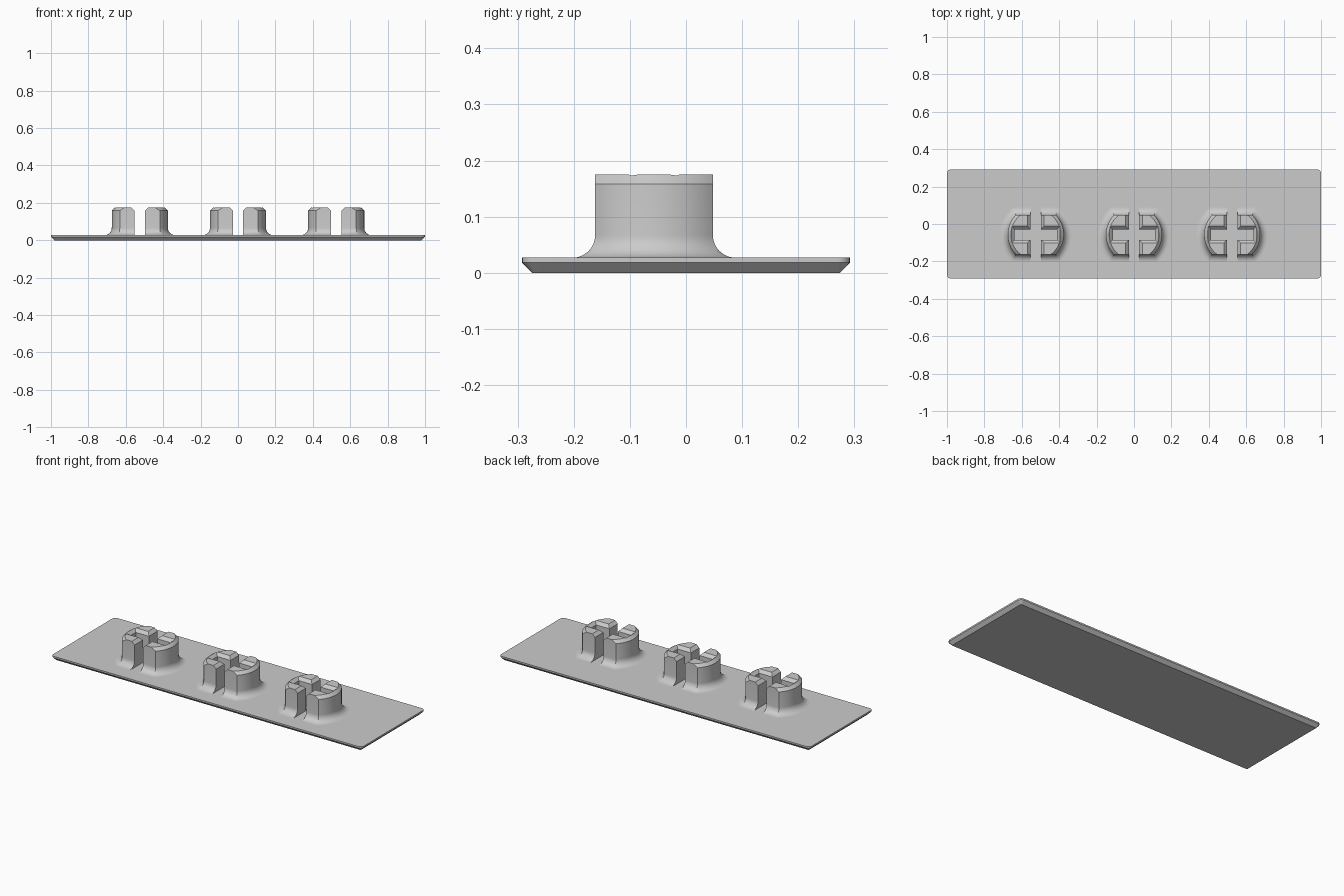
import bpy
import bmesh
from math import asin, sin, cos, pi, radians

cube = bpy.data.objects.get("Cube")
if cube:
    bpy.data.objects.remove(cube, do_unlink=True)

grey = bpy.data.materials.new("plain grey")
grey.use_nodes = True
color = (0.6, 0.6, 0.6, 1)
grey.diffuse_color = color
grey.node_tree.nodes["Principled BSDF"].inputs["Base Color"].default_value = color

PLATE_TOP, STUD_TOP, CHAMFER = 0.027, 0.175, 0.017
RADIUS, HALF_DEPTH, FILLET = 0.15, 0.105, 0.04
STUD_Y, SPACING = -0.057, 0.525


def loft(name, rings):
    """Closed solid through a stack of rings with equal point counts."""
    bm = bmesh.new()
    loops = [[bm.verts.new(p) for p in ring] for ring in rings]
    n = len(loops[0])
    for a, b in zip(loops, loops[1:]):
        for i in range(n):
            j = (i + 1) % n
            bm.faces.new((a[i], a[j], b[j], b[i]))
    bm.faces.new(reversed(loops[0]))
    bm.faces.new(loops[-1])
    bmesh.ops.recalc_face_normals(bm, faces=bm.faces)
    mesh = bpy.data.meshes.new(name)
    bm.to_mesh(mesh)
    bm.free()
    mesh.materials.append(grey)
    return add(name, mesh)


def add(name, mesh):
    obj = bpy.data.objects.new(name, mesh)
    bpy.context.collection.objects.link(obj)
    return obj


def smooth(obj):
    bpy.ops.object.select_all(action="DESELECT")
    obj.select_set(True)
    bpy.context.view_layer.objects.active = obj
    bpy.ops.object.shade_smooth_by_angle(angle=radians(30))


def rounded_rect(hx, hy, r, z, steps=6):
    ring = []
    for k, (sx, sy) in enumerate(((1, 1), (-1, 1), (-1, -1), (1, -1))):
        for i in range(steps + 1):
            a = (k + i / steps) * pi / 2
            ring.append((sx * (hx - r) + r * cos(a), sy * (hy - r) + r * sin(a), z))
    return ring


def barrel(r, h, z, steps=24):
    """Circle of radius r with its front and back cut flat at +-h."""
    half = asin(h / r)
    return [(r * cos(a), r * sin(a), z)
            for start in (0, pi)
            for a in (start - half + 2 * half * i / steps for i in range(steps + 1))]


def cross(grow, z):
    """Cross outline: short arms along x, open-ended arms along y."""
    w, ex, ey = 0.028 + grow, 0.113 + grow, 0.25
    return [(x, y, z) for x, y in (
        (ex, -w), (ex, w), (w, w), (w, ey), (-w, ey), (-w, w),
        (-ex, w), (-ex, -w), (-w, -w), (-w, -ey), (w, -ey), (w, -w))]


# Base plate with rounded corners and a bevelled underside
plate = loft("base_plate", [
    rounded_rect(0.982, 0.274, 0.004, 0),
    rounded_rect(1, 0.292, 0.022, 0.018),
    rounded_rect(1, 0.292, 0.022, PLATE_TOP)])
smooth(plate)

# Stud body: flared foot, straight wall, chamfered round sides
rings = [barrel(RADIUS + FILLET, HALF_DEPTH + FILLET, PLATE_TOP - 0.003)]
for i in range(11):
    a = pi / 2 * (1 - i / 10)
    d = FILLET * (1 - cos(a))
    rings.append(barrel(RADIUS + d, HALF_DEPTH + d, PLATE_TOP + FILLET * (1 - sin(a))))
rings.append(barrel(RADIUS, HALF_DEPTH, STUD_TOP - CHAMFER))
rings.append(barrel(RADIUS - CHAMFER, HALF_DEPTH, STUD_TOP))
body = loft("stud_body", rings)

# Cross-shaped slot with chamfered upper edges
cutter = loft("slot_cutter", [
    cross(0, 0), cross(0, STUD_TOP - CHAMFER), cross(CHAMFER * 2, STUD_TOP + CHAMFER)])
cutter.hide_render = True
cut = body.modifiers.new("cross_slot", "BOOLEAN")
cut.operation = "DIFFERENCE"
cut.solver = "EXACT"
cut.object = cutter
depsgraph = bpy.context.evaluated_depsgraph_get()
stud_mesh = bpy.data.meshes.new_from_object(body.evaluated_get(depsgraph))
for helper in (body, cutter):
    bpy.data.objects.remove(helper, do_unlink=True)

# Three studs in a row
for name, x in (("right_stud", -SPACING), ("middle_stud", 0), ("left_stud", SPACING)):
    stud = add(name, stud_mesh.copy())
    stud.location = (x, STUD_Y, 0)
    smooth(stud)
